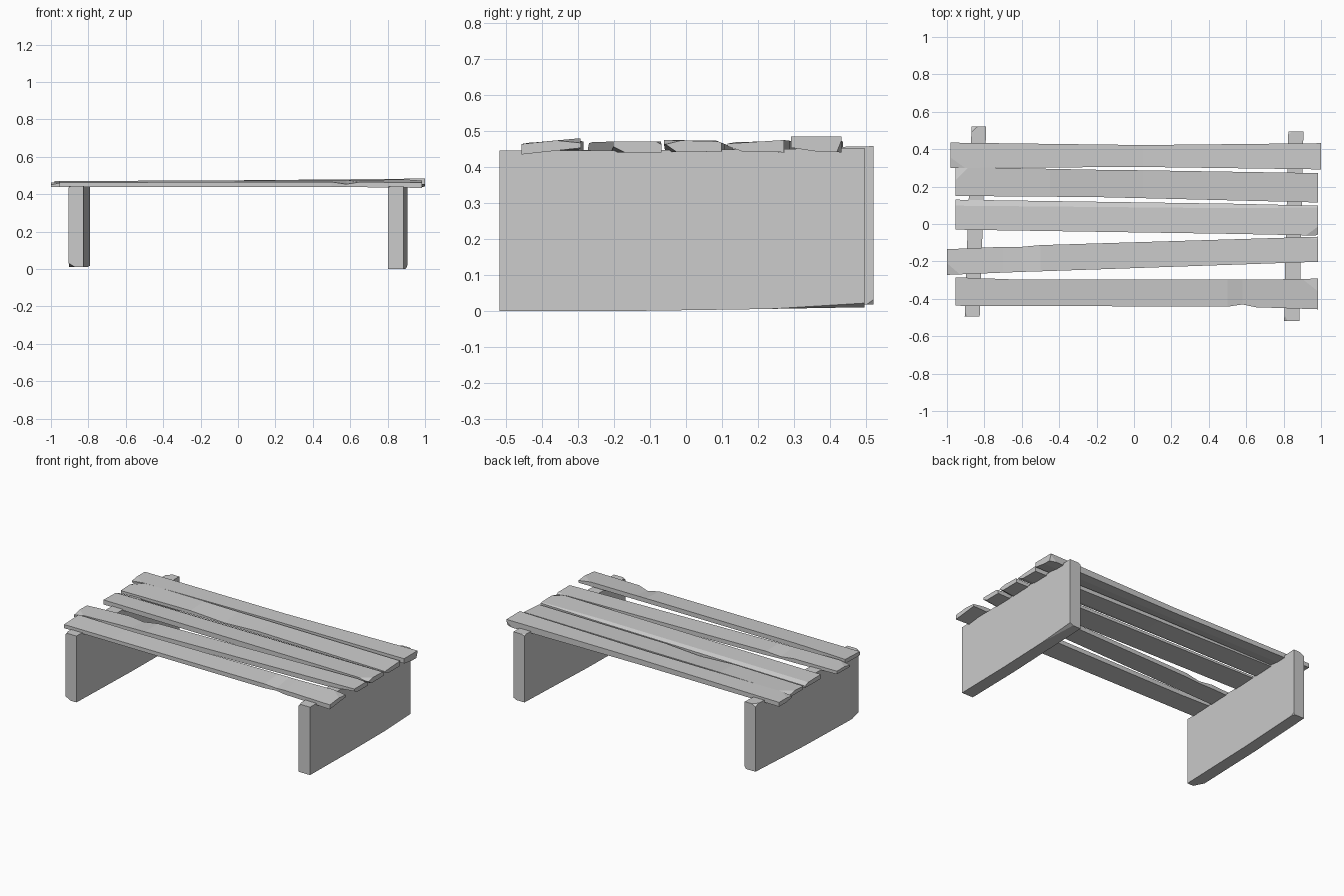
import bpy, bmesh
from mathutils import Vector


def board(name, stations, chips=()):
    """Loft four-cornered sections, then slice off chips (point, outward normal)."""
    bm = bmesh.new()
    rings = [[bm.verts.new(p) for p in ring] for ring in stations]
    for a, b in zip(rings, rings[1:]):
        for i in range(4):
            j = (i + 1) % 4
            bm.faces.new((a[i], a[j], b[j], b[i]))
    bm.faces.new(rings[0][::-1])
    bm.faces.new(rings[-1])
    for point, normal in chips:
        bmesh.ops.bisect_plane(bm, geom=bm.verts[:] + bm.edges[:] + bm.faces[:],
                               dist=1e-5, plane_co=point,
                               plane_no=Vector(normal).normalized(), clear_outer=True)
        rim = [e for e in bm.edges if e.is_boundary]
        if rim:
            bmesh.ops.holes_fill(bm, edges=rim, sides=0)
    bmesh.ops.recalc_face_normals(bm, faces=bm.faces[:])
    mesh = bpy.data.meshes.new(name)
    bm.to_mesh(mesh)
    bm.free()
    obj = bpy.data.objects.new(name, mesh)
    bpy.context.collection.objects.link(obj)
    return obj


def across(x, yf, yb, bot_f, bot_b, top_b, top_f):
    """Plank section at x, from front edge yf to back edge yb."""
    return [(x, yf, bot_f), (x, yb, bot_b), (x, yb, top_b), (x, yf, top_f)]


def upright(y, x0, x1, z0, z1):
    """Leg section at depth y."""
    return [(x0, y, z0), (x1, y, z0), (x1, y, z1), (x0, y, z1)]


# Seat planks, back to front
board("plank_back", [
    across(-0.98, 0.30, 0.435, 0.442, 0.442, 0.470, 0.470),
    across(0.05, 0.305, 0.422, 0.445, 0.440, 0.475, 0.475),
    across(1.00, 0.292, 0.432, 0.442, 0.440, 0.484, 0.484)],
    [((-0.89, 0.30, 0.472), (-0.12, -0.16, 1)),
     ((0, 0.37, 0.441), (0, -0.15, -1)),
     ((0.99, 0.43, 0.462), (0.3, 1, -0.4))])

board("plank_inner_back", [
    across(-0.955, 0.15, 0.305, 0.440, 0.442, 0.470, 0.462),
    across(-0.45, 0.146, 0.295, 0.440, 0.442, 0.472, 0.468),
    across(-0.20, 0.144, 0.290, 0.440, 0.442, 0.472, 0.455),
    across(0.05, 0.138, 0.287, 0.440, 0.442, 0.472, 0.468),
    across(0.985, 0.115, 0.272, 0.442, 0.440, 0.474, 0.464)],
    [((-0.88, 0.30, 0.472), (-0.25, 0.2, 1)),
     ((0, 0.16, 0.441), (0, -0.35, -1))])

board("plank_middle", [
    across(-0.955, -0.03, 0.130, 0.440, 0.442, 0.466, 0.470),
    across(0.55, -0.053, 0.108, 0.440, 0.442, 0.472, 0.474),
    across(0.985, -0.062, 0.098, 0.440, 0.442, 0.470, 0.474)],
    [((0.92, -0.06, 0.474), (0.2, -0.25, 1)),
     ((0, 0.08, 0.474), (0, 0.4, 1)),
     ((0.95, -0.03, 0.440), (0.1, -0.7, -1))])

board("plank_inner_front", [
    across(-1.00, -0.272, -0.135, 0.440, 0.442, 0.462, 0.464),
    across(-0.70, -0.260, -0.122, 0.440, 0.442, 0.468, 0.468),
    across(-0.60, -0.256, -0.122, 0.440, 0.442, 0.456, 0.468),
    across(-0.50, -0.253, -0.113, 0.440, 0.442, 0.468, 0.468),
    across(0.985, -0.202, -0.068, 0.440, 0.440, 0.470, 0.470)],
    [((-0.93, -0.27, 0.465), (-0.2, -0.2, 1)),
     ((0.97, -0.17, 0.438), (0.1, -0.5, -1)),
     ((0.97, -0.08, 0.470), (0.1, 0.6, 1))])

board("plank_front", [
    across(-0.955, -0.437, -0.285, 0.440, 0.442, 0.470, 0.464),
    across(-0.60, -0.438, -0.298, 0.440, 0.444, 0.472, 0.464),
    across(0.50, -0.442, -0.298, 0.438, 0.448, 0.476, 0.466),
    across(0.58, -0.430, -0.298, 0.438, 0.448, 0.476, 0.454),
    across(0.65, -0.445, -0.298, 0.438, 0.448, 0.476, 0.465),
    across(0.985, -0.456, -0.292, 0.434, 0.452, 0.480, 0.463)],
    [((0.91, -0.30, 0.478), (0.15, 0.1, 1))])

# End slabs that carry the planks
board("left_leg", [
    upright(-0.495, -0.905, -0.825, 0.010, 0.445),
    upright(0.05, -0.887, -0.807, 0.010, 0.447),
    upright(0.52, -0.868, -0.790, 0.018, 0.457)],
    [((-0.87, -0.495, 0.010), (-0.6, -0.3, -1)),
     ((-0.89, -0.495, 0.445), (-0.6, -0.3, 1)),
     ((-0.868, 0.49, 0.457), (-0.5, 0.5, 1)),
     ((-0.798, 0.52, 0.018), (1, 0.4, -0.6))])

board("right_leg", [
    upright(-0.518, 0.803, 0.885, 0.000, 0.445),
    upright(-0.13, 0.810, 0.892, 0.000, 0.445),
    upright(0.15, 0.818, 0.898, 0.004, 0.448),
    upright(0.495, 0.825, 0.906, 0.010, 0.452)],
    [((0.82, -0.518, 0.445), (-0.6, -0.3, 1)),
     ((0.895, 0.495, 0.016), (0.5, 0.05, -1)),
     ((0.825, 0.48, 0.450), (-0.4, 0.4, 1))])
